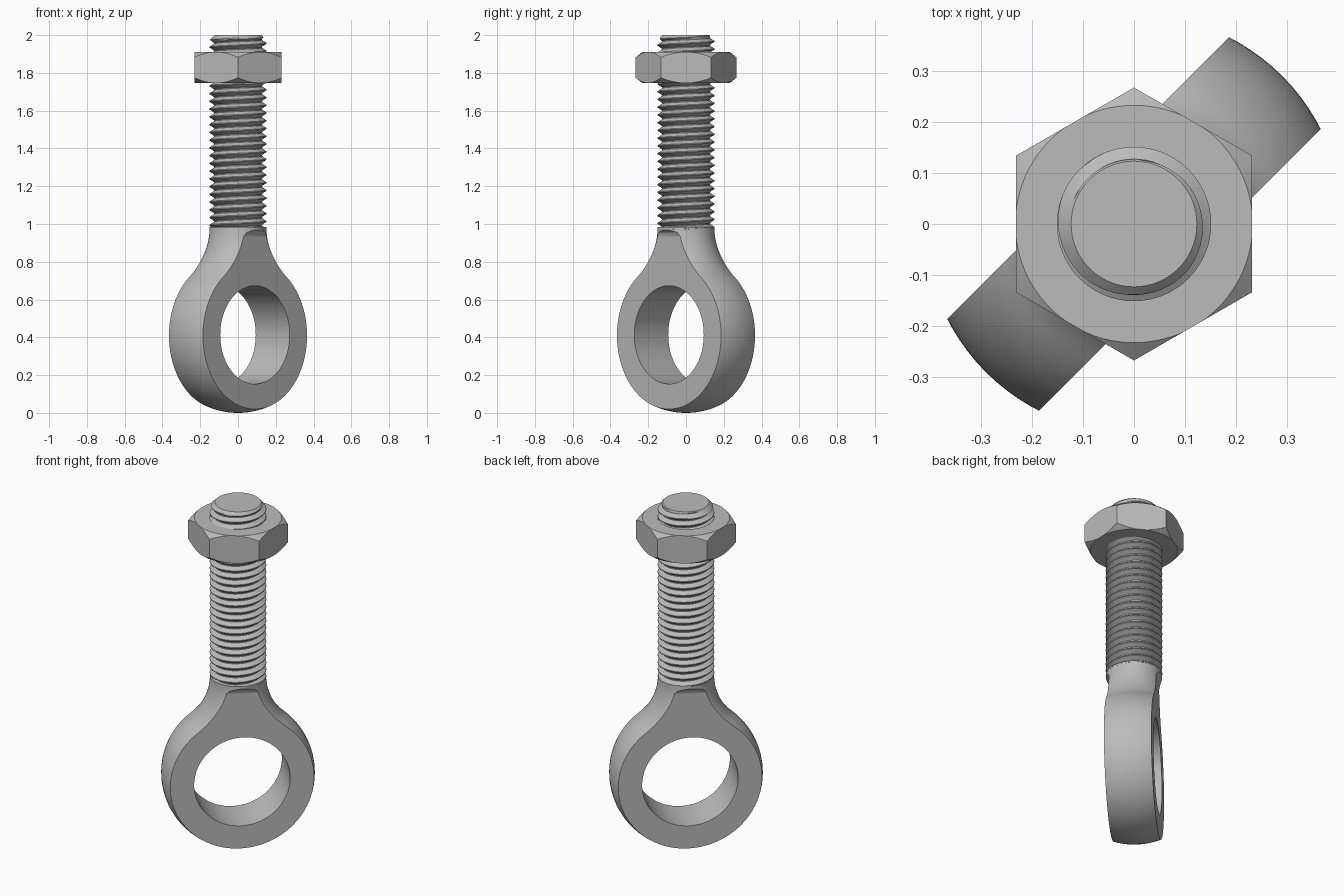
import bpy, bmesh
from math import sin, cos, pi, radians, asin, acos, hypot

if "Cube" in bpy.data.objects:
    bpy.data.objects.remove(bpy.data.objects["Cube"])

steel = bpy.data.materials.new("steel_grey")
steel.use_nodes = True
GREY = (0.5, 0.5, 0.5, 1)
steel.diffuse_color = GREY
steel.node_tree.nodes["Principled BSDF"].inputs["Base Color"].default_value = GREY


def make_object(name, bm):
    bmesh.ops.remove_doubles(bm, verts=bm.verts, dist=1e-5)
    bmesh.ops.recalc_face_normals(bm, faces=bm.faces)
    mesh = bpy.data.meshes.new(name)
    bm.to_mesh(mesh)
    bm.free()
    mesh.materials.append(steel)
    obj = bpy.data.objects.new(name, mesh)
    bpy.context.collection.objects.link(obj)
    return obj


def lathe(name, profile, steps=96, closed=False):
    """Revolve (radius, z) points around the z axis."""
    bm = bmesh.new()
    verts = [bm.verts.new((r, 0, z)) for r, z in profile]
    pairs = list(zip(verts, verts[1:])) + ([(verts[-1], verts[0])] if closed else [])
    edges = [bm.edges.new(p) for p in pairs]
    bmesh.ops.spin(bm, geom=verts + edges, cent=(0, 0, 0), axis=(0, 0, 1),
                   angle=2 * pi, steps=steps)
    return make_object(name, bm)


def prism(name, outline, direction):
    """Extrude a closed outline along a direction."""
    bm = bmesh.new()
    face = bm.faces.new([bm.verts.new(p) for p in outline])
    new = bmesh.ops.extrude_face_region(bm, geom=[face])["geom"]
    bmesh.ops.translate(bm, vec=direction,
                        verts=[v for v in new if isinstance(v, bmesh.types.BMVert)])
    return make_object(name, bm)


def activate(obj):
    bpy.ops.object.select_all(action="DESELECT")
    obj.select_set(True)
    bpy.context.view_layer.objects.active = obj


def cut(obj, tool, operation):
    activate(obj)
    mod = obj.modifiers.new("cut", "BOOLEAN")
    mod.operation, mod.object, mod.solver = operation, tool, "EXACT"
    bpy.ops.object.modifier_apply(modifier=mod.name)
    bpy.data.objects.remove(tool)


def smooth(obj):
    activate(obj)
    bpy.ops.object.shade_smooth_by_angle(angle=radians(30))


# Eye: ball blended by a fillet into the round neck
BALL, NECK, FILLET, NECK_TOP = 0.41, 0.15, 0.352, 0.98
blend = acos((NECK + FILLET) / (BALL + FILLET))
fillet_z = BALL + (BALL + FILLET) * sin(blend)
profile = []
for i in range(41):
    a = -pi / 2 + (blend + pi / 2) * i / 40
    profile.append((BALL * cos(a), BALL + BALL * sin(a)))
for i in range(1, 17):
    a = blend * (1 - i / 16)
    profile.append((NECK + FILLET - FILLET * cos(a), fillet_z - FILLET * sin(a)))
profile += [(0, profile[-1][1])]
eye = lathe("eye", profile)

# Flat sides of the eye, flaring out just below the thread
HALF = 0.127
side = [(HALF, -0.1), (HALF, 0.935), (0.135, 0.955), (0.16, 0.978), (0.16, 1.1)]
outline = [(-0.6, y, z) for y, z in side] + [(-0.6, -y, z) for y, z in reversed(side)]
cut(eye, prism("flats", outline, (1.2, 0, 0)), "INTERSECT")

# Bore through the eye
circle = [(0.26 * cos(2 * pi * i / 96), -0.5, 0.413 + 0.26 * sin(2 * pi * i / 96))
          for i in range(96)]
cut(eye, prism("bore", circle, (0, 1, 0)), "DIFFERENCE")
eye.rotation_euler.z = pi / 4
smooth(eye)

# Threaded shank: a helical ridge clamped between the neck and the chamfered tip
PITCH, ROOT, CREST, BOTTOM, TOP, TIP = 0.041, 0.127, 0.151, 0.97, 2.0, 0.123
ridge = [(0, ROOT), (0.12, ROOT), (0.34, 0.139), (0.5, CREST),
         (0.62, CREST), (0.8, 0.139)]
SEGS, turns = 64, 28
bm = bmesh.new()
columns = []
for i in range(SEGS + 1):
    a = 2 * pi * i / SEGS
    column = []
    for turn in range(turns):
        for step, r in ridge:
            z = BOTTOM + PITCH * (turn - 1.5 + step + i / SEGS)
            if z <= BOTTOM:
                z, r = BOTTOM, ROOT
            z = min(z, TOP)
            r = min(r, TIP + (TOP - z))
            column.append(bm.verts.new((r * cos(a), r * sin(a), z)))
    columns.append(column)
for left, right in zip(columns, columns[1:]):
    for j in range(len(left) - 1):
        bm.faces.new((left[j], right[j], right[j + 1], left[j + 1]))
bmesh.ops.remove_doubles(bm, verts=bm.verts, dist=1e-5)
bmesh.ops.holes_fill(bm, edges=[e for e in bm.edges if e.is_boundary], sides=0)
smooth(make_object("threaded_shank", bm))

# Hexagonal nut: prism trimmed by a chamfered ring
LOW, HIGH, CORNER, FLAT, DROP, HOLE = 1.747, 1.91, 0.267, 0.231, 0.028, 0.15
hexagon = [(CORNER * sin(pi * i / 3), CORNER * cos(pi * i / 3), LOW) for i in range(6)]
nut = prism("nut", hexagon, (0, 0, HIGH - LOW))
wide = CORNER + 0.02
slope = DROP / (CORNER - FLAT) * (wide - FLAT)
ring = [(HOLE, LOW - 0.001), (FLAT, LOW - 0.001), (wide, LOW + slope),
        (wide, HIGH - slope), (FLAT, HIGH + 0.001), (HOLE, HIGH + 0.001)]
cut(nut, lathe("nut_chamfer", ring, closed=True), "INTERSECT")
smooth(nut)
